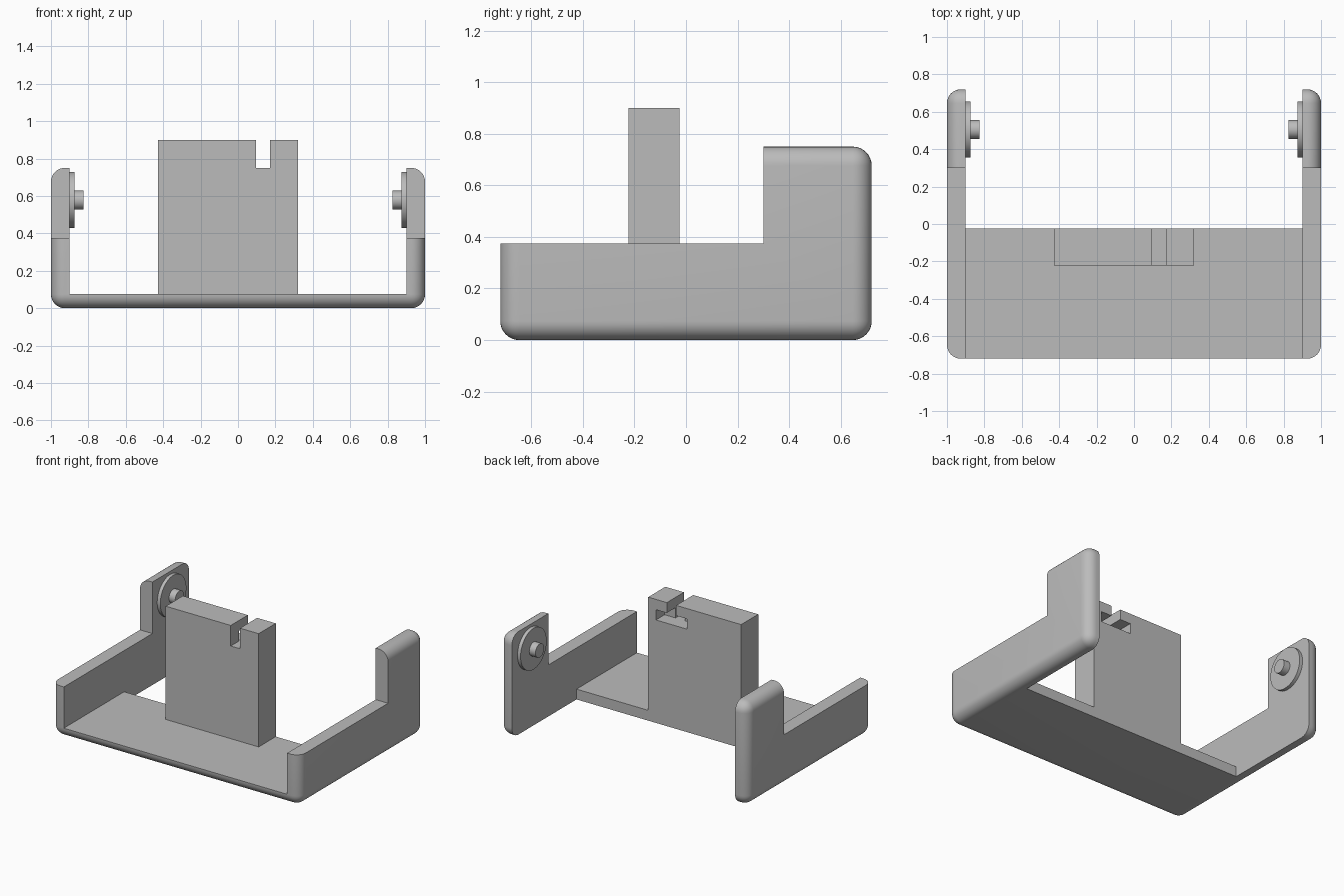
import bpy
import bmesh
from math import radians
from mathutils import Matrix, Vector

if "Cube" in bpy.data.objects:
    bpy.data.objects.remove(bpy.data.objects["Cube"], do_unlink=True)

GREY = (0.5, 0.5, 0.5, 1)
grey = bpy.data.materials.new("plain grey")
grey.use_nodes = True
grey.diffuse_color = GREY
grey.node_tree.nodes["Principled BSDF"].inputs["Base Color"].default_value = GREY


def finish(name, bm):
    mesh = bpy.data.meshes.new(name)
    bm.to_mesh(mesh)
    bm.free()
    mesh.materials.append(grey)
    obj = bpy.data.objects.new(name, mesh)
    bpy.context.collection.objects.link(obj)
    return obj


def box(name, low, high, radius=0):
    low, high = Vector(low), Vector(high)
    bm = bmesh.new()
    bmesh.ops.create_cube(bm, size=1)
    bmesh.ops.scale(bm, vec=high - low, verts=bm.verts)
    bmesh.ops.translate(bm, vec=(low + high) / 2, verts=bm.verts)
    if radius:
        bmesh.ops.bevel(bm, geom=bm.edges[:], offset=radius, segments=8,
                        profile=0.5, affect='EDGES')
    return finish(name, bm)


def select(obj):
    bpy.ops.object.select_all(action='DESELECT')
    obj.select_set(True)
    bpy.context.view_layer.objects.active = obj


def cut(obj, *cutters):
    for cutter in cutters:
        select(obj)
        mod = obj.modifiers.new("cut", 'BOOLEAN')
        mod.operation = 'DIFFERENCE'
        mod.solver = 'EXACT'
        mod.object = cutter
        bpy.ops.object.modifier_apply(modifier=mod.name)
        bpy.data.objects.remove(cutter, do_unlink=True)


def smooth(obj):
    select(obj)
    bpy.ops.object.shade_smooth_by_angle(angle=radians(30))


# Rounded block carved into a floor with two stepped side walls
frame = box("frame", (-1, -0.72, 0), (1, 0.72, 0.75), 0.074)
cut(frame,
    box("inside", (-0.9, -1, 0.075), (0.9, 1, 1)),
    box("rear_opening", (-0.9, -0.025, -1), (0.9, 1, 1)),
    box("wall_step", (-2, -1, 0.375), (2, 0.3, 1)))
smooth(frame)

# Upright post with a top slot that widens into a pocket at the back
post = box("post", (-0.427, -0.222, 0.07), (0.322, -0.025, 0.9))
cut(post,
    box("slot", (0.097, -1, 0.75), (0.172, 1, 1)),
    box("pocket", (0.01, -0.125, 0.75), (0.26, 1, 0.825)))

# Round pivot plates and pins on the inner wall faces
for side, label in ((1, "left"), (-1, "right")):
    for part, radius, inner in (("pivot_plate", 0.15, 0.875), ("pivot_pin", 0.05, 0.825)):
        bm = bmesh.new()
        bmesh.ops.create_cone(bm, cap_ends=True, segments=48, radius1=radius,
                              radius2=radius, depth=0.905 - inner)
        bmesh.ops.rotate(bm, verts=bm.verts, matrix=Matrix.Rotation(radians(90), 3, 'Y'))
        bmesh.ops.translate(bm, verts=bm.verts,
                            vec=(side * (0.905 + inner) / 2, 0.505, 0.578))
        smooth(finish(label + "_" + part, bm))
